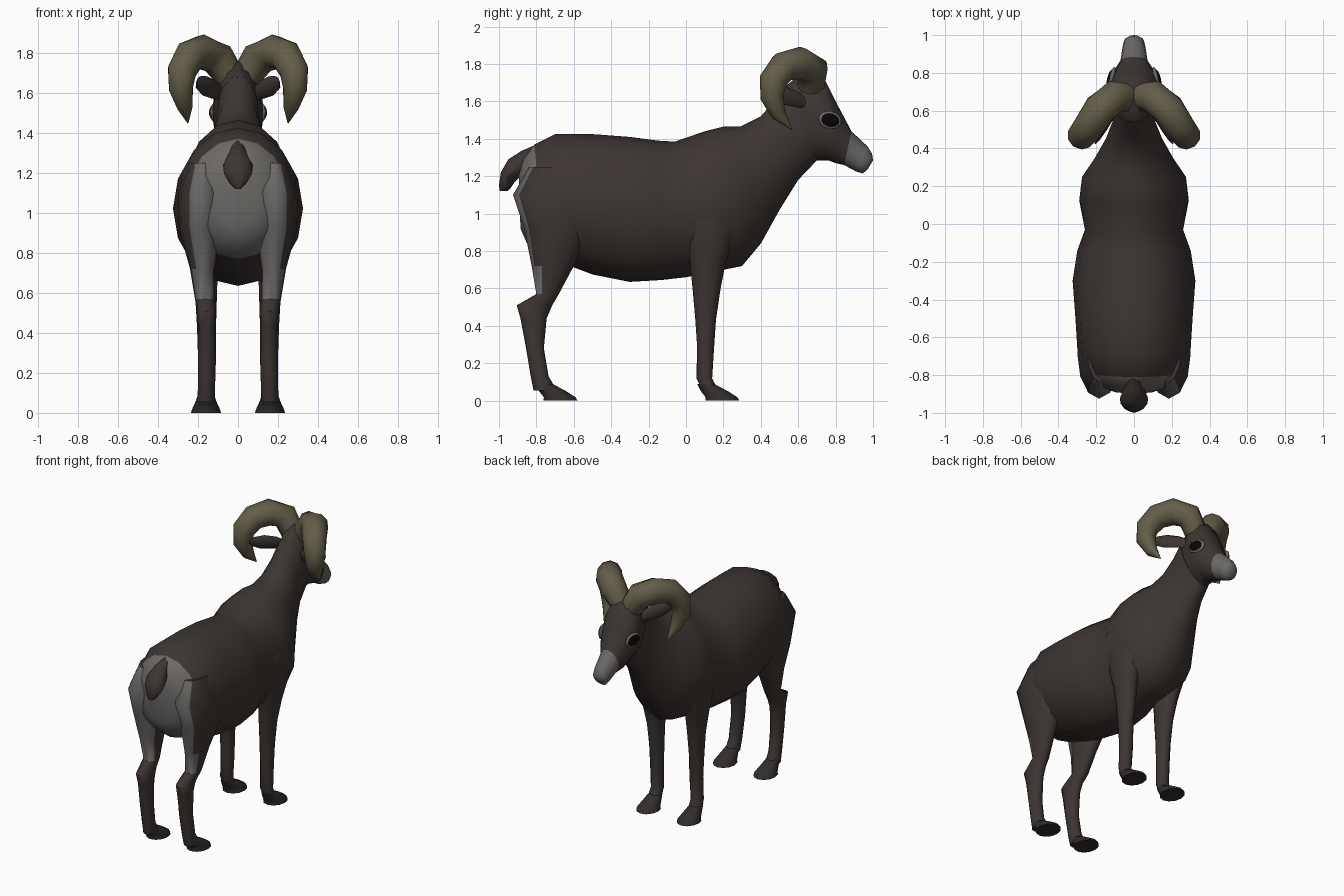
import bpy, bmesh, math
from mathutils import Vector as V

if "Cube" in bpy.data.objects:
    bpy.data.objects.remove(bpy.data.objects["Cube"])


def material(name, rgb):
    m = bpy.data.materials.new(name)
    m.diffuse_color = (*rgb, 1)
    m.use_nodes = True
    m.node_tree.nodes["Principled BSDF"].inputs["Base Color"].default_value = m.diffuse_color
    return m


COAT = material("coat", (0.046, 0.036, 0.032))
PALE = material("pale_fur", (0.15, 0.143, 0.135))
HORN = material("horn", (0.125, 0.11, 0.065))
HOOF = material("hoof", (0.03, 0.026, 0.024))
BLACK = material("eye_black", (0.002, 0.002, 0.002))


def loft(name, rings, mats, n=12, pick=None, mirror=False):
    """Skin a row of elliptic rings (centre, half-axis u, half-axis v)."""
    bm = bmesh.new()
    rows = []
    for c, u, v in rings:
        angs = [2 * math.pi * i / n for i in range(n)]
        rows.append([bm.verts.new(c + u * math.cos(a) + v * math.sin(a)) for a in angs])
    for a, b in zip(rows, rows[1:]):
        for i in range(n):
            j = (i + 1) % n
            bm.faces.new((a[i], a[j], b[j], b[i]))
    bm.faces.new(rows[0][::-1])
    bm.faces.new(rows[-1])
    bmesh.ops.recalc_face_normals(bm, faces=bm.faces)
    if pick:
        bm.normal_update()
        for f in bm.faces:
            f.material_index = pick(f.calc_center_median(), f.normal)
    me = bpy.data.meshes.new(name)
    bm.to_mesh(me)
    bm.free()
    for m in mats:
        me.materials.append(m)
    ob = bpy.data.objects.new(name, me)
    bpy.context.collection.objects.link(ob)
    finish(ob, mirror)
    return ob


def finish(ob, mirror):
    bpy.ops.object.select_all(action='DESELECT')
    ob.select_set(True)
    bpy.context.view_layer.objects.active = ob
    bpy.ops.object.shade_smooth_by_angle(angle=math.radians(55))
    if mirror:
        ob.modifiers.new("mirror", 'MIRROR')


def profile_rings(rows):
    """Rows of top y, top z, bottom y, bottom z, half width."""
    out = []
    for ty, tz, by, bz, w in rows:
        t, b = V((0, ty, tz)), V((0, by, bz))
        out.append(((t + b) / 2, V((w, 0, 0)), (t - b) / 2))
    return out


def leg_rings(rows):
    """Rows of z, back y, front y, inner x, outer x."""
    return [(V(((x0 + x1) / 2, (y0 + y1) / 2, z)), V(((x1 - x0) / 2, 0, 0)),
             V((0, (y1 - y0) / 2, 0))) for z, y0, y1, x0, x1 in rows]


def tube_rings(pts, flat=1.0):
    """Rings across a path of x, y, z, radius."""
    out = []
    for i, p in enumerate(pts):
        a, b = pts[max(i - 1, 0)], pts[min(i + 1, len(pts) - 1)]
        t = (V(b[:3]) - V(a[:3])).normalized()
        u = t.cross(V((0.75, 0.6, 0.1))).normalized()
        out.append((V(p[:3]), u * p[3], t.cross(u) * p[3] * flat))
    return out


# Body from rump to brisket, with a pale rump
loft("body_and_neck", profile_rings([
    (-.895, 1.22, -.885, .92, .10), (-.87, 1.30, -.85, .84, .19),
    (-.81, 1.37, -.76, .77, .255), (-.70, 1.425, -.62, .72, .30),
    (-.50, 1.425, -.50, .675, .31), (-.30, 1.41, -.30, .635, .325),
    (-.15, 1.39, -.13, .645, .30), (-.06, 1.385, .0, .66, .26),
    (.10, 1.44, .15, .69, .29), (.20, 1.465, .30, .72, .275),
    (.29, 1.465, .40, .84, .21), (.40, 1.52, .50, 1.02, .15),
    (.47, 1.60, .60, 1.18, .115), (.54, 1.69, .70, 1.285, .105)]),
    [COAT, PALE], 16,
    lambda c, n: int(c.y < -.8 and abs(c.x) < .2 and c.z < 1.33))

# Head, tapering to a pale muzzle
loft("head", profile_rings([
    (.53, 1.68, .69, 1.285, .10), (.63, 1.76, .72, 1.285, .115),
    (.74, 1.72, .76, 1.285, .132), (.80, 1.60, .80, 1.27, .115),
    (.885, 1.44, .845, 1.26, .072), (.97, 1.36, .91, 1.225, .06),
    (.995, 1.32, .945, 1.215, .053), (1.0, 1.285, .97, 1.235, .03)]),
    [COAT, PALE], 12, lambda c, n: int(c.y > .865 and c.z < 1.43))

# Hind legs with the pale rump running down the back of the thigh
loft("hind_leg", leg_rings([
    (1.25, -.84, -.50, .10, .25), (1.10, -.925, -.45, .07, .30),
    (.92, -.865, -.50, .08, .295), (.72, -.825, -.60, .115, .24),
    (.57, -.80, -.68, .115, .215), (.51, -.905, -.715, .11, .205),
    (.44, -.885, -.745, .11, .20), (.28, -.855, -.76, .11, .20),
    (.13, -.83, -.735, .115, .20), (.055, -.815, -.69, .115, .205)]),
    [COAT, PALE], 12,
    lambda c, n: int(c.z > .6 and c.x < .215 and n.y < -.3), True)

# Front legs
loft("front_leg", leg_rings([
    (1.25, .02, .24, .12, .24), (1.10, -.04, .29, .10, .285),
    (.90, -.01, .27, .10, .27), (.75, .02, .215, .10, .24),
    (.60, .035, .185, .105, .215), (.43, .05, .16, .11, .205),
    (.28, .06, .15, .11, .20), (.12, .055, .14, .115, .20),
    (.06, .085, .17, .115, .205)]), [COAT], 12, None, True)

# Hooves: the same shape at the foot of each leg
for name, heel in (("hind_hoof", -.78), ("front_hoof", .085)):
    loft(name, leg_rings([
        (.09, heel - .025, heel + .065, .12, .20),
        (.05, heel - .005, heel + .14, .105, .215),
        (.018, heel + .02, heel + .19, .09, .23),
        (0, heel + .018, heel + .20, .085, .235)]), [HOOF], 12, None, True)

# Tail hanging over the rump
loft("tail", profile_rings([
    (-.80, 1.37, -.83, 1.24, .03), (-.88, 1.335, -.87, 1.20, .055),
    (-.95, 1.29, -.895, 1.19, .075), (-.99, 1.22, -.915, 1.17, .07),
    (-1.0, 1.15, -.935, 1.14, .04), (-.995, 1.12, -.955, 1.12, .015)]),
    [COAT], 8)

# Curled horns
loft("horn", tube_rings([
    (.04, .67, 1.68, .075), (.10, .675, 1.77, .088), (.18, .61, 1.805, .088),
    (.24, .52, 1.785, .082), (.28, .465, 1.71, .075), (.285, .46, 1.62, .062),
    (.265, .495, 1.53, .04), (.25, .565, 1.45, .003)]), [HORN], 10, None, True)

# Ears pointing backward under the horns
loft("ear", tube_rings([
    (.08, .64, 1.59, .03), (.12, .58, 1.615, .045), (.165, .51, 1.635, .05),
    (.195, .455, 1.65, .035), (.205, .425, 1.655, .008)], .5),
    [COAT], 8, None, True)

# Eyes: a pale lid ring behind a black eyeball
for name, x, size, m in (("eyelid", .118, (.016, .064, .047), PALE),
                         ("eye", .122, (.02, .053, .038), BLACK)):
    for s in (-1, 1):
        bpy.ops.mesh.primitive_uv_sphere_add(
            segments=16, ring_count=8, location=(s * x, .77, 1.5),
            rotation=(math.radians(-12), 0, s * math.radians(14)))
        ob = bpy.context.object
        ob.name = name
        ob.scale = size
        ob.data.materials.append(m)
        finish(ob, False)
